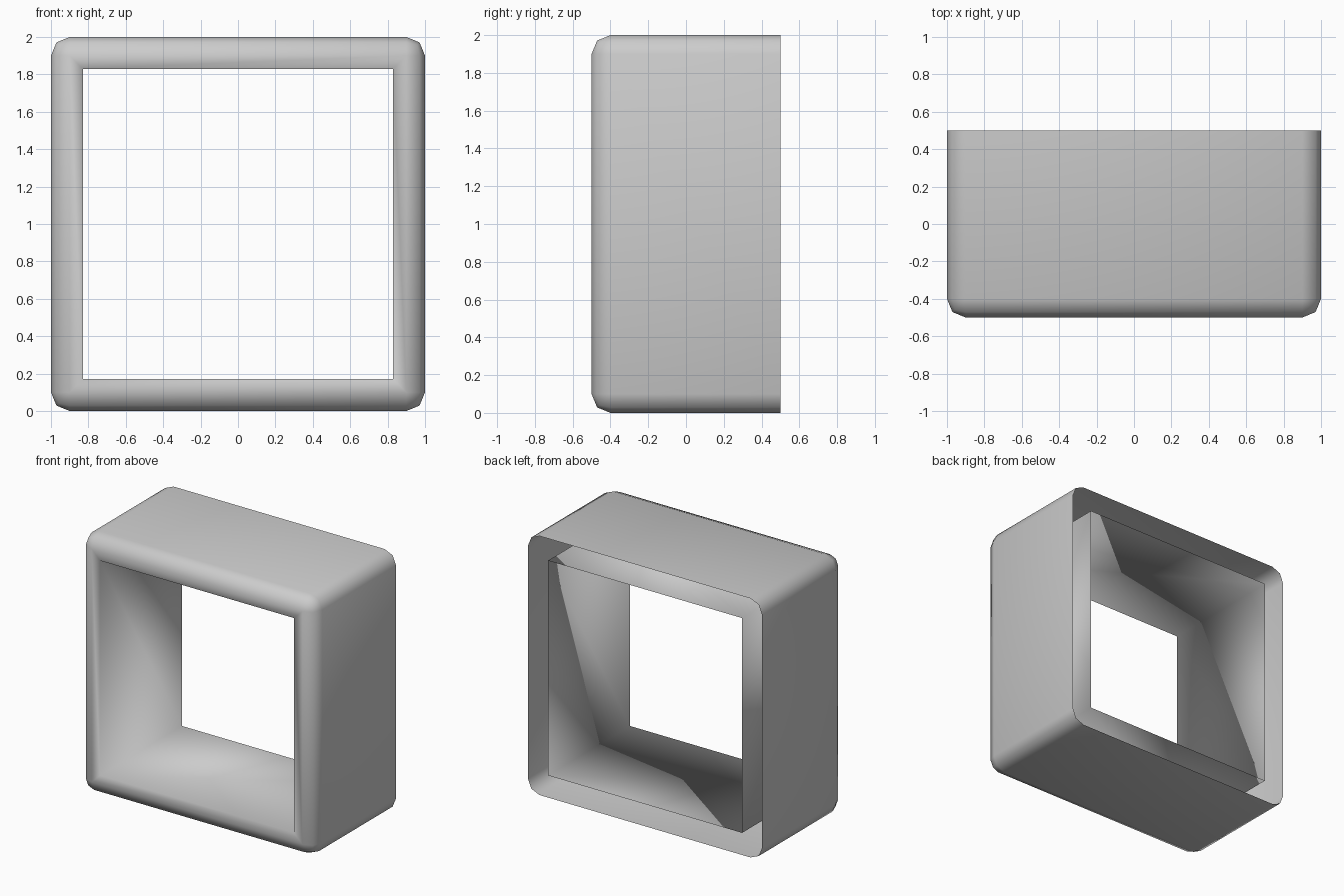
import bpy
import bmesh
from mathutils import Matrix, Vector

WIDTH, DEPTH, WALL, ROUND = 2.0, 1.0, 0.2, 0.1

default_cube = bpy.data.objects.get("Cube")
if default_cube:
    bpy.data.objects.remove(default_cube, do_unlink=True)

# Plain grey material
grey = bpy.data.materials.new("plain grey")
grey.use_nodes = True
colour = (0.6, 0.6, 0.6, 1)
grey.diffuse_color = colour
grey.node_tree.nodes["Principled BSDF"].inputs["Base Color"].default_value = colour

# Outer shell: a box with an open back
bm = bmesh.new()
bmesh.ops.create_cube(bm, size=1, matrix=Matrix.Diagonal((WIDTH, DEPTH, WIDTH, 1)))
back = [f for f in bm.faces if f.normal.y > 0.9]
bmesh.ops.delete(bm, geom=back, context="FACES")

# Round every edge except the open rim
bmesh.ops.bevel(bm, geom=[e for e in bm.edges if not e.is_boundary],
                offset=ROUND, offset_type="OFFSET", segments=2, profile=0.5,
                affect="EDGES", clamp_overlap=True)
bm.normal_update()

# Front border, then the square tunnel running to the back
front = min(bm.faces, key=lambda f: f.calc_center_median().y)
bmesh.ops.inset_individual(bm, faces=[front], thickness=WALL - ROUND)
tunnel = bmesh.ops.extrude_face_region(bm, geom=[front])["geom"]
bmesh.ops.translate(bm, vec=Vector((0, DEPTH, 0)),
                    verts=[v for v in tunnel if isinstance(v, bmesh.types.BMVert)])
caps = [f for f in bm.faces
        if len(f.verts) == 4 and f.calc_area() > 1 and abs(f.normal.y) > 0.9]
bmesh.ops.delete(bm, geom=caps, context="FACES_ONLY")
bmesh.ops.translate(bm, vec=Vector((0, 0, WIDTH / 2)), verts=bm.verts)

# One smooth surface throughout
for face in bm.faces:
    face.smooth = True
mesh = bpy.data.meshes.new("square_frame")
bm.to_mesh(mesh)
bm.free()
mesh.materials.append(grey)
frame = bpy.data.objects.new("square_frame", mesh)
bpy.context.collection.objects.link(frame)
